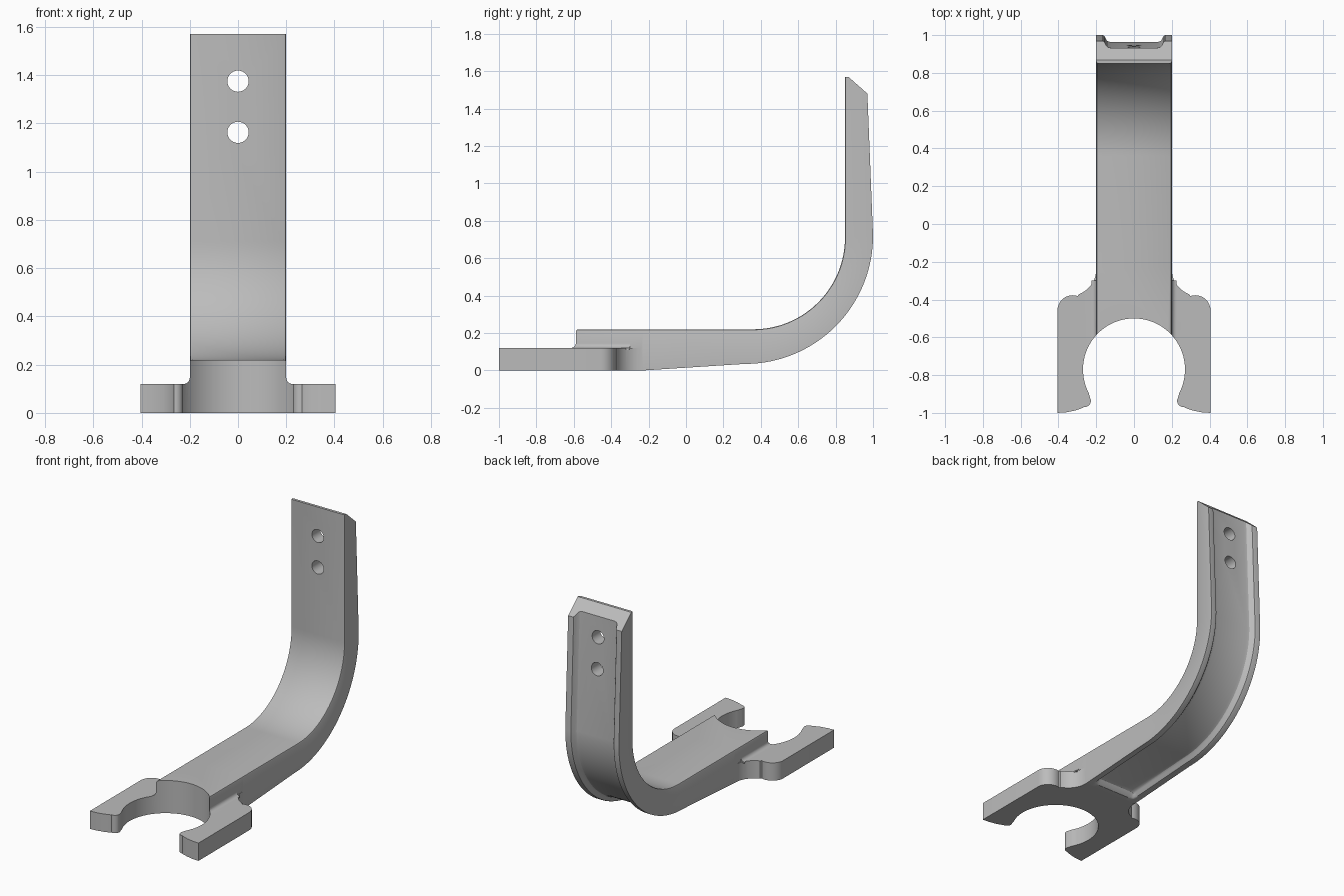
import bpy, bmesh
from math import sin, cos, radians
from mathutils import Vector

cube = bpy.data.objects.get("Cube")
if cube:
    bpy.data.objects.remove(cube, do_unlink=True)

GREY = (0.5, 0.5, 0.5, 1)
grey = bpy.data.materials.new("plain grey")
grey.use_nodes = True
grey.diffuse_color = GREY
grey.node_tree.nodes["Principled BSDF"].inputs["Base Color"].default_value = GREY


def arc(cx, cy, r, a0, a1, n):
    angles = [radians(a0 + (a1 - a0) * i / n) for i in range(n + 1)]
    return [(cx + r * cos(a), cy + r * sin(a)) for a in angles]


def loft(name, rings):
    """Skin a row of closed rings and cap both ends."""
    bm = bmesh.new()
    rows = [[bm.verts.new(p) for p in ring] for ring in rings]
    n = len(rows[0])
    for a, b in zip(rows, rows[1:]):
        for i in range(n):
            j = (i + 1) % n
            bm.faces.new((a[i], a[j], b[j], b[i]))
    bm.faces.new(rows[0])
    bm.faces.new(rows[-1][::-1])
    bmesh.ops.recalc_face_normals(bm, faces=bm.faces)
    mesh = bpy.data.meshes.new(name)
    bm.to_mesh(mesh)
    bm.free()
    mesh.materials.append(grey)
    obj = bpy.data.objects.new(name, mesh)
    bpy.context.collection.objects.link(obj)
    return obj


def prism(name, outline, axis, low, high):
    """Extrude a 2D outline along x, y or z."""
    place = {"x": lambda u, v, d: (d, u, v),
             "y": lambda u, v, d: (u, d, v),
             "z": lambda u, v, d: (u, v, d)}[axis]
    return loft(name, [[place(u, v, d) for u, v in outline] for d in (low, high)])


def combine(target, tool, operation):
    tool.hide_render = True
    mod = target.modifiers.new(operation.lower(), "BOOLEAN")
    mod.operation = operation
    mod.solver = "EXACT"
    mod.object = tool
    bpy.context.view_layer.objects.active = target
    bpy.ops.object.modifier_apply(modifier=mod.name)
    bpy.data.objects.remove(tool, do_unlink=True)


# Curved arm: stations of (inner point, outer point, groove depth) in y, z
DEPTH = 0.037
stations = [((-0.62, 0.22), (-0.62, 0.005), 0), ((-0.23, 0.22), (-0.23, 0), 0)]
for y, share in ((-0.2, 0), (-0.19, 0.2), (-0.175, 0.8), (-0.155, 1)):
    stations.append(((y, 0.22), (y, 0.035 * (y + 0.23) / 0.545), DEPTH * share))
bend = zip(arc(0.36, 0.71, 0.49, -90, 0, 32), arc(0.315, 0.72, 0.685, -90, 0, 32))
stations += [(inner, outer, DEPTH) for inner, outer in bend]
stations.append(((0.85, 1.6), (0.965, 1.6), DEPTH))

# Half of the grooved back: x and share of the groove depth
groove = [(0.2, 0), (0.168, 0), (0.16, 0.06), (0.154, 0.25),
          (0.146, 0.7), (0.138, 0.9), (0.12, 1)]
EDGE = 0.01


def arm_ring(inner, outer, depth):
    inner, outer = Vector((0, *inner)), Vector((0, *outer))
    inward = (inner - outer).normalized()
    half = [inner + Vector((0.2 - EDGE, 0, 0)),
            inner + Vector((0.2 - EDGE * 0.3, 0, 0)) - inward * EDGE * 0.3,
            inner + Vector((0.2, 0, 0)) - inward * EDGE]
    half += [outer + Vector((x, 0, 0)) + inward * depth * s for x, s in groove]
    return half + [Vector((-p.x, p.y, p.z)) for p in reversed(half)]


bracket = loft("hook_bracket", [arm_ring(*s) for s in stations])

# Sloped top end of the arm
top_cut = [(0.8, 1.57), (0.868, 1.57), (0.97, 1.48), (1.072, 1.39), (1.1, 1.7), (0.8, 1.7)]
combine(bracket, prism("top_cutter", top_cut, "x", -0.3, 0.3), "DIFFERENCE")

# Forked foot plate with rounded shoulders and finger tips
half = [(0.18, -0.232)]
half += arc(0.34, -0.24, 0.14, 180, 250, 10)
half += arc(0.325, -0.457, 0.08, 110, 0, 10)
half += [(0.405, -1), (0.36, -0.997), (0.31, -0.987), (0.27, -0.973)]
half += arc(0.26, -0.937, 0.032, 280, 150, 8)
half += [(0.241, -0.89), (0.24, -0.86), (0.1, -0.6)]
outline = half + [(-x, y) for x, y in reversed(half)]
combine(bracket, prism("fork_plate", outline, "z", 0, 0.12), "UNION")

# Small fillets where the arm meets the plate
for side in (-1, 1):
    fillet = [(0.19, 0.11), (0.225, 0.11)] + arc(0.225, 0.145, 0.025, 270, 180, 6) + [(0.19, 0.15)]
    fillet = [(side * x, z) for x, z in fillet]
    combine(bracket, prism("fillet", fillet, "y", -0.61, -0.3), "UNION")

# Round mouth of the fork
mouth = arc(0, -0.77, 0.27, 0, 360, 96)[:-1]
combine(bracket, prism("mouth_cutter", mouth, "z", -0.1, 0.4), "DIFFERENCE")

# Two screw holes
for z in (1.375, 1.163):
    hole = arc(0, z, 0.044, 0, 360, 32)[:-1]
    combine(bracket, prism("hole_cutter", hole, "y", 0.7, 1.2), "DIFFERENCE")

bpy.ops.object.select_all(action="DESELECT")
bracket.select_set(True)
bpy.context.view_layer.objects.active = bracket
bpy.ops.object.shade_smooth_by_angle(angle=radians(30))
